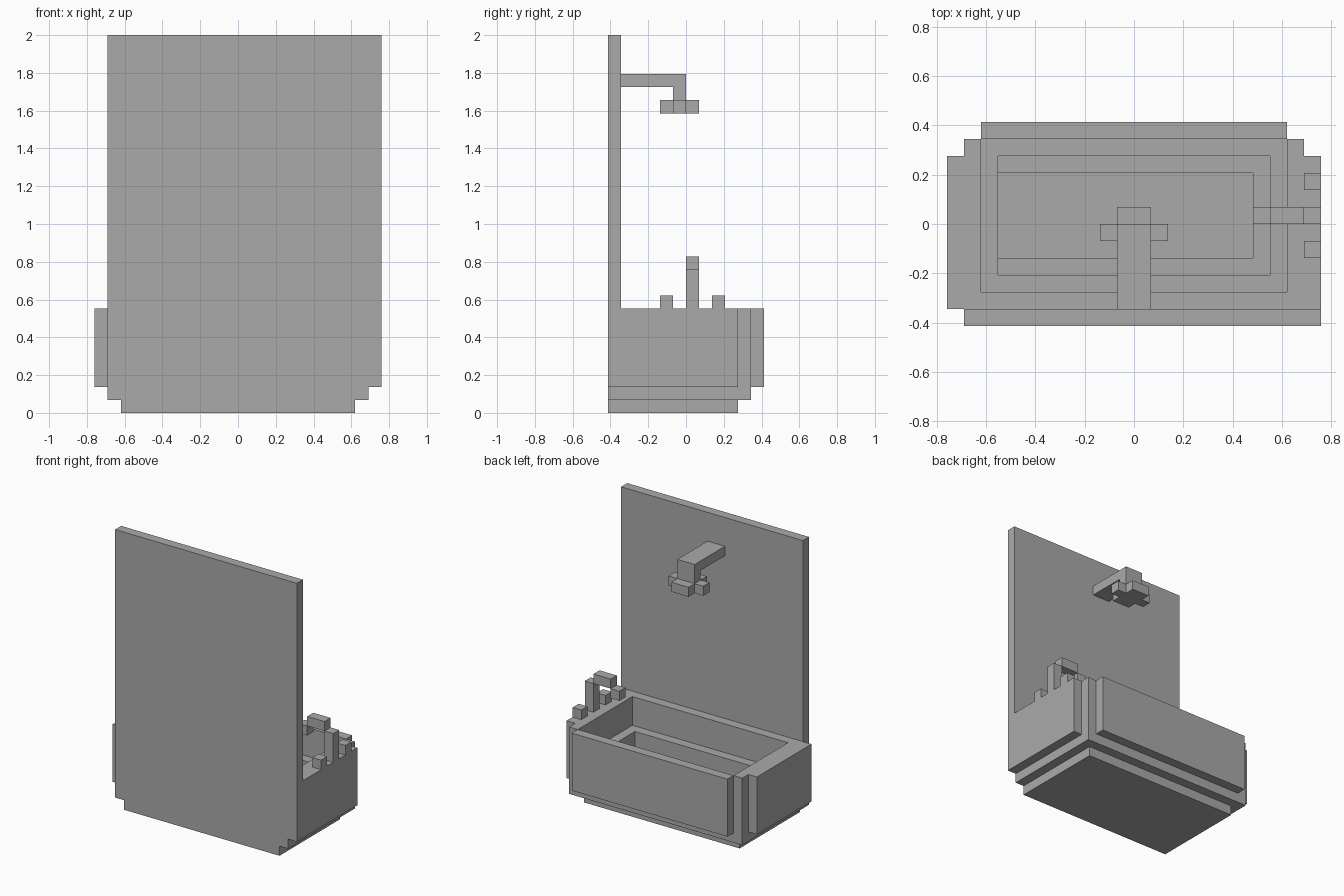
import bpy
import bmesh

# Remove the default cube only
default = bpy.data.objects.get("Cube")
if default:
    bpy.data.objects.remove(default, do_unlink=True)

# The whole model sits on a block grid: 22 wide, 12 deep, 29 tall
UNIT = 2 / 29

grey = bpy.data.materials.new("plain_grey")
grey.use_nodes = True
COLOUR = (0.4, 0.4, 0.4, 1)
grey.diffuse_color = COLOUR
grey.node_tree.nodes["Principled BSDF"].inputs["Base Color"].default_value = COLOUR


def world(x, y, z):
    return ((x - 11) * UNIT, (y - 6) * UNIT, z * UNIT)


def finish(name, bm):
    bmesh.ops.recalc_face_normals(bm, faces=bm.faces)
    mesh = bpy.data.meshes.new(name)
    bm.to_mesh(mesh)
    bm.free()
    mesh.materials.append(grey)
    obj = bpy.data.objects.new(name, mesh)
    bpy.context.collection.objects.link(obj)
    return obj


def prism(name, outline, z0, z1):
    """Extrude a plan outline, in grid units, from z0 up to z1."""
    bm = bmesh.new()
    face = bm.faces.new([bm.verts.new(world(x, y, z0)) for x, y in outline])
    up = bmesh.ops.extrude_face_region(bm, geom=[face])["geom"]
    verts = [v for v in up if isinstance(v, bmesh.types.BMVert)]
    bmesh.ops.translate(bm, verts=verts, vec=(0, 0, (z1 - z0) * UNIT))
    return finish(name, bm)


def block(name, x, y, z):
    """Box from three (low, high) grid ranges."""
    corners = [(x[0], y[0]), (x[1], y[0]), (x[1], y[1]), (x[0], y[1])]
    return prism(name, corners, *z)


def ring(name, outer, inner, z0, z1):
    """Rectangular tub wall layer: outer and inner are (x0, x1, y0, y1)."""
    def corners(r):
        return [(r[0], r[2]), (r[1], r[2]), (r[1], r[3]), (r[0], r[3])]
    bm = bmesh.new()
    loops = [[bm.verts.new(world(x, y, z)) for x, y in corners(r)]
             for r, z in ((outer, z0), (outer, z1), (inner, z1), (inner, z0))]
    for a, b in zip(loops, loops[1:] + loops[:1]):
        for i in range(4):
            j = (i + 1) % 4
            bm.faces.new((a[i], a[j], b[j], b[i]))
    return finish(name, bm)


# Tall wall panel, stepped in at its foot
block("wall_panel", (1, 22), (0, 1), (2, 29))
block("wall_panel_step", (1, 21), (0, 1), (1, 2))
block("wall_panel_foot", (2, 20), (0, 1), (0, 1))

# Tub: solid floor and stepped basin layers
block("tub_floor", (2, 20), (1, 10), (0, 1))
ring("tub_lower_step", (1, 21, 1, 11), (3, 18, 4, 9), 1, 2)
ring("tub_basin_ledge", (1, 21, 1, 11), (3, 19, 3, 10), 2, 5)
ring("tub_rim", (1, 21, 1, 11), (2, 20, 2, 11 - 1e-3), 5, 8)

# Raised panels on the outside of the tub
block("tub_right_panel", (0, 1), (1, 10), (2, 8))
block("tub_left_panel", (21, 22), (1, 10), (2, 8))
block("tub_back_panel", (2, 20), (11, 12), (2, 8))

# Faucet with two taps on the left rim
block("faucet_post", (21, 22), (6, 7), (8, 11))
block("faucet_spout", (19, 21), (6, 7), (11, 12))
block("faucet_tip", (18, 19), (6, 7), (10, 11))
for name, y in (("front_tap", 4), ("back_tap", 8)):
    block(name, (21, 22), (y, y + 1), (8, 9))

# Shower arm, drop and cross-shaped head
block("shower_arm", (10, 12), (1, 6), (25, 26))
block("shower_drop", (10, 12), (5, 6), (24, 25))
cross = [(10, 4), (12, 4), (12, 5), (13, 5), (13, 6), (12, 6),
         (12, 7), (10, 7), (10, 6), (9, 6), (9, 5), (10, 5)]
prism("shower_head", cross, 23, 24)
